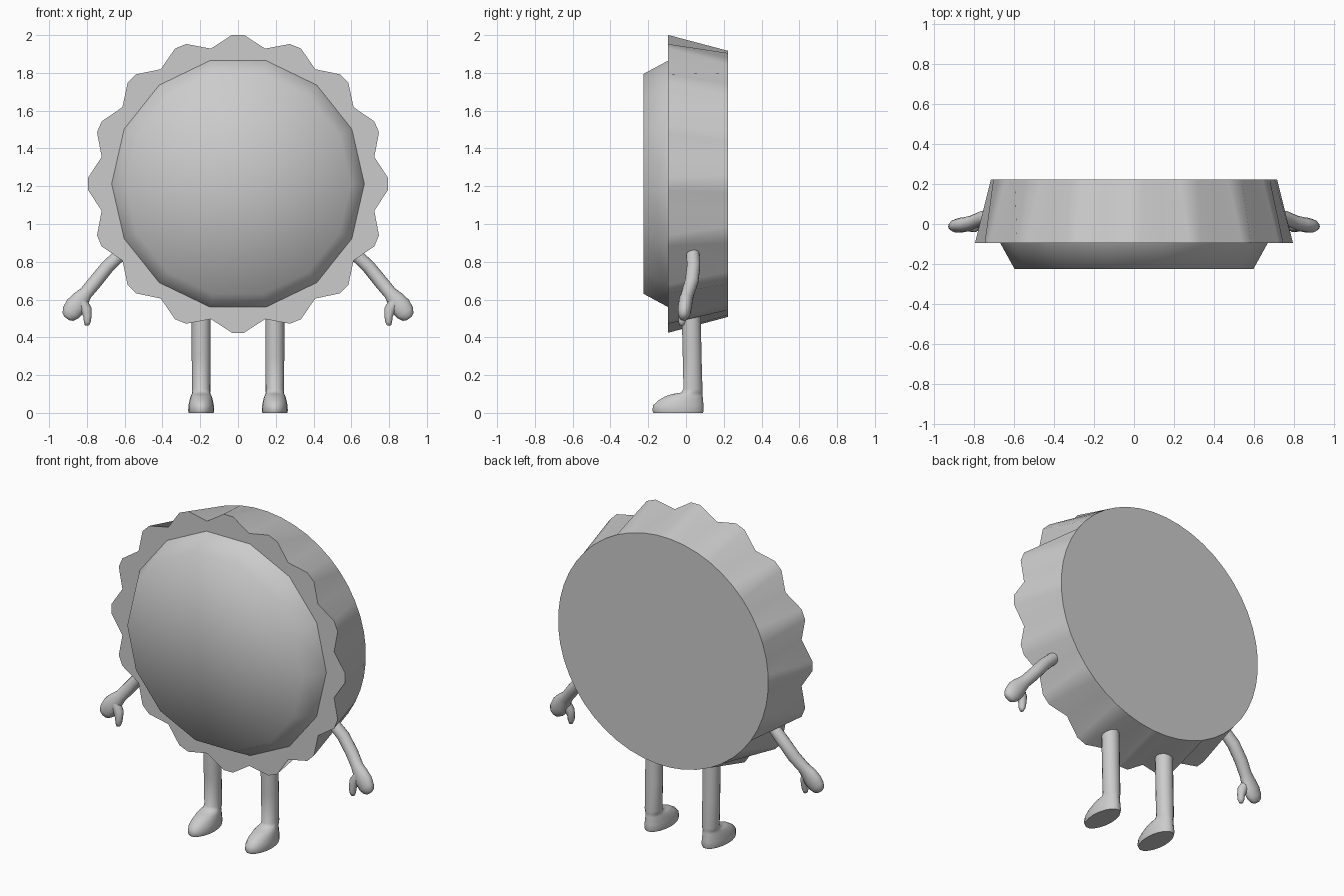
import bpy, bmesh, math
from mathutils import Vector

if "Cube" in bpy.data.objects:
    bpy.data.objects.remove(bpy.data.objects["Cube"])

CZ = 1.2125  # height of the disc centre

grey = bpy.data.materials.new("plain grey")
grey.diffuse_color = (0.6, 0.6, 0.6, 1)
grey.use_nodes = True
grey.node_tree.nodes["Principled BSDF"].inputs["Base Color"].default_value = grey.diffuse_color


def finish(name, bm, angle, mirror=False):
    bmesh.ops.recalc_face_normals(bm, faces=bm.faces[:])
    me = bpy.data.meshes.new(name)
    bm.to_mesh(me)
    bm.free()
    me.materials.append(grey)
    ob = bpy.data.objects.new(name, me)
    bpy.context.collection.objects.link(ob)
    bpy.ops.object.select_all(action='DESELECT')
    ob.select_set(True)
    bpy.context.view_layer.objects.active = ob
    bpy.ops.object.shade_smooth_by_angle(angle=math.radians(angle))
    if mirror:
        ob.modifiers.new("Mirror", 'MIRROR').use_axis[0] = True
    return ob


def loft(bm, rings, caps=(True, True)):
    loops = [[bm.verts.new(p) for p in ring] for ring in rings]
    n = len(loops[0])
    for a, b in zip(loops, loops[1:]):
        for i in range(n):
            j = (i + 1) % n
            bm.faces.new((a[i], a[j], b[j], b[i]))
    if caps[0]:
        bm.faces.new(loops[0])
    if caps[1]:
        bm.faces.new(loops[-1])
    return loops


def tube(bm, pts, n=14):
    """Tube through (x, y, z, in-plane radius, depth radius) points."""
    ps = [Vector(p[:3]) for p in pts]
    rings = []
    for i, p in enumerate(pts):
        t = (ps[min(i + 1, len(ps) - 1)] - ps[max(i - 1, 0)]).normalized()
        side = Vector((0, 1, 0)).cross(t).normalized()
        depth = t.cross(side)
        rings.append([ps[i] + side * p[3] * math.cos(a) + depth * p[4] * math.sin(a)
                      for a in (math.tau * k / n for k in range(n))])
    loft(bm, rings)


# Crimped disc: 16 blunt scallops at the front fading to a round back
front, back = [], []
for k in range(16):
    for off, r in ((-2.3, 0.789), (2.3, 0.789), (11.25, 0.73)):
        a = math.radians(90 + k * 22.5 + off)
        front.append((1.008 * r * math.cos(a), -0.095, CZ + r * math.sin(a)))
        a = math.radians(90 + k * 22.5 + (off if off > 10 else off * 1.63))
        back.append((0.717 * math.cos(a), 0.222, CZ + 0.706 * math.sin(a)))
bm = bmesh.new()
loft(bm, [front, back])
finish("crimped_disc", bm, 46)

# Raised 14-sided face panel with soft shading
bm = bmesh.new()
rings = [[(r * math.cos(math.tau * k / 14), y, CZ + r * math.sin(math.tau * k / 14))
          for k in range(14)] for r, y in ((0.67, -0.093), (0.597, -0.225))]
loops = loft(bm, rings, (False, False))
mid = bm.verts.new((0, -0.225, CZ))
for i in range(14):
    bm.faces.new((loops[1][i], loops[1][(i + 1) % 14], mid))
finish("face_panel", bm, 80)

# Legs with shoes: stacked ovals (height, toe y, heel y, half width)
bm = bmesh.new()
levels = ((0, -0.174, 0.092, 0.066), (0.012, -0.18, 0.096, 0.069),
          (0.04, -0.176, 0.095, 0.067), (0.065, -0.15, 0.092, 0.062),
          (0.088, -0.11, 0.09, 0.056), (0.1, -0.075, 0.088, 0.05),
          (0.106, -0.03, 0.088, 0.048), (0.125, -0.014, 0.088, 0.049),
          (0.3, -0.018, 0.083, 0.05), (0.6, -0.025, 0.077, 0.05))
loft(bm, [[(0.195 + w * math.cos(a), (y0 + y1) / 2 + (y1 - y0) / 2 * math.sin(a), z)
           for a in (math.tau * k / 18 for k in range(18))]
          for z, y0, y1, w in levels])
finish("leg_and_shoe", bm, 60, True)

# Arms ending in mitten hands
bm = bmesh.new()
tube(bm, ((0.60, 0.035, 0.86, 0.034, 0.034), (0.69, 0.04, 0.775, 0.036, 0.036),
          (0.755, 0.03, 0.695, 0.037, 0.036), (0.805, 0.01, 0.635, 0.036, 0.034),
          (0.835, 0.0, 0.6, 0.048, 0.036), (0.86, -0.005, 0.565, 0.056, 0.037),
          (0.885, -0.01, 0.53, 0.05, 0.034), (0.901, -0.012, 0.508, 0.035, 0.024),
          (0.907, -0.012, 0.5, 0.015, 0.012)))
finish("arm_and_hand", bm, 70, True)

# Thumbs
bm = bmesh.new()
tube(bm, ((0.83, -0.008, 0.59, 0.03, 0.028), (0.803, -0.015, 0.545, 0.03, 0.026),
          (0.797, -0.02, 0.51, 0.022, 0.022), (0.798, -0.022, 0.482, 0.018, 0.02),
          (0.8, -0.022, 0.463, 0.011, 0.012)), 10)
finish("thumb", bm, 70, True)
